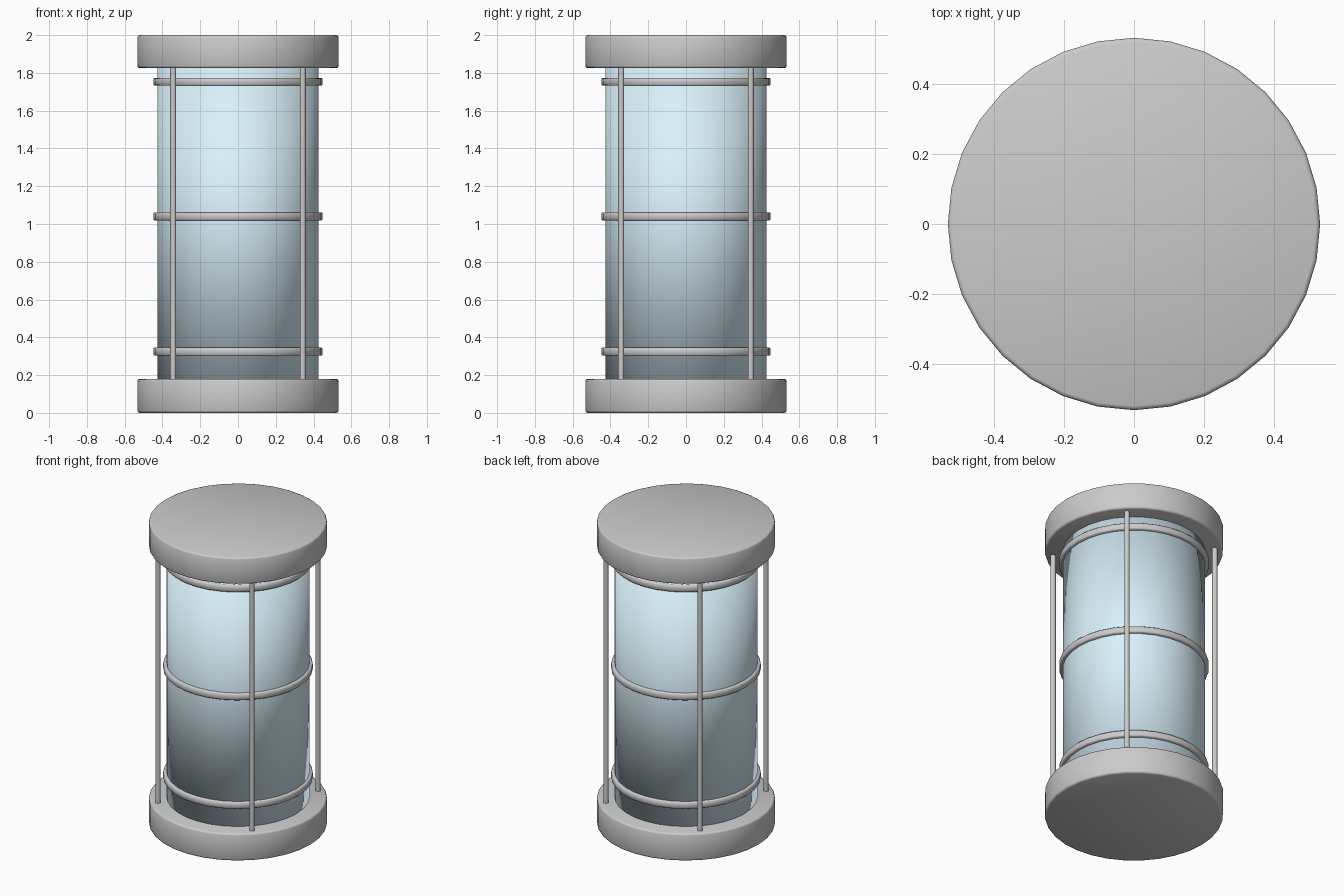
import bpy, bmesh, math

if "Cube" in bpy.data.objects:
    bpy.data.objects.remove(bpy.data.objects["Cube"])

SIDES = 32


def lathe(name, profile, closed=False):
    """Spin an (r, z) profile round the z axis; open ends get caps."""
    bm = bmesh.new()
    rings = []
    for r, z in profile:
        rings.append([bm.verts.new((r * math.cos(2 * math.pi * i / SIDES),
                                    r * math.sin(2 * math.pi * i / SIDES), z))
                      for i in range(SIDES)])
    pairs = list(zip(rings, rings[1:]))
    if closed:
        pairs.append((rings[-1], rings[0]))
    else:
        bm.faces.new(rings[0])
        bm.faces.new(rings[-1])
    for a, b in pairs:
        for i in range(SIDES):
            j = (i + 1) % SIDES
            bm.faces.new((a[i], a[j], b[j], b[i]))
    bmesh.ops.recalc_face_normals(bm, faces=bm.faces)
    mesh = bpy.data.meshes.new(name)
    bm.to_mesh(mesh)
    bm.free()
    ob = bpy.data.objects.new(name, mesh)
    bpy.context.collection.objects.link(ob)
    return ob


def smooth(ob, angle=None):
    bpy.ops.object.select_all(action='DESELECT')
    ob.select_set(True)
    bpy.context.view_layer.objects.active = ob
    if angle is None:
        bpy.ops.object.shade_smooth()
    else:
        bpy.ops.object.shade_smooth_by_angle(angle=math.radians(angle))


# End caps with softly rounded rims
R, B = 0.533, 0.012
for name, z0, z1 in (("bottom_cap", 0.0, 0.18), ("top_cap", 1.825, 2.0)):
    k = B * 0.3
    cap = lathe(name, [(R - B, z0), (R - k, z0 + k), (R, z0 + B),
                       (R, z1 - B), (R - k, z1 - k), (R - B, z1)])
    smooth(cap, 50)

# Glass cylinder, smooth right over its hidden ends
glass = lathe("glass_cylinder", [(0.427, 0.16), (0.427, 1.84)])
mat = bpy.data.materials.new("pale_blue_glass")
mat.diffuse_color = (0.70, 0.88, 0.96, 1.0)
mat.use_nodes = True
mat.node_tree.nodes["Principled BSDF"].inputs["Base Color"].default_value = mat.diffuse_color
glass.data.materials.append(mat)
smooth(glass)

# Bands round the glass
for name, z in (("lower_band", 0.324), ("middle_band", 1.04), ("upper_band", 1.753)):
    h, ri, ro, b = 0.021, 0.409, 0.447, 0.005
    band = lathe(name, [(ri, z - h), (ro - b, z - h), (ro, z - h + b),
                        (ro, z + h - b), (ro - b, z + h), (ri, z + h)], closed=True)
    smooth(band, 50)

# Four upright rods between the caps
for i, (sx, sy) in enumerate(((1, 1), (-1, 1), (-1, -1), (1, -1))):
    bpy.ops.mesh.primitive_cylinder_add(vertices=16, radius=0.016, depth=1.69,
                                        location=(0.343 * sx, 0.343 * sy, 1.0))
    rod = bpy.context.object
    rod.name = f"upright_rod_{i + 1}"
    smooth(rod, 40)
